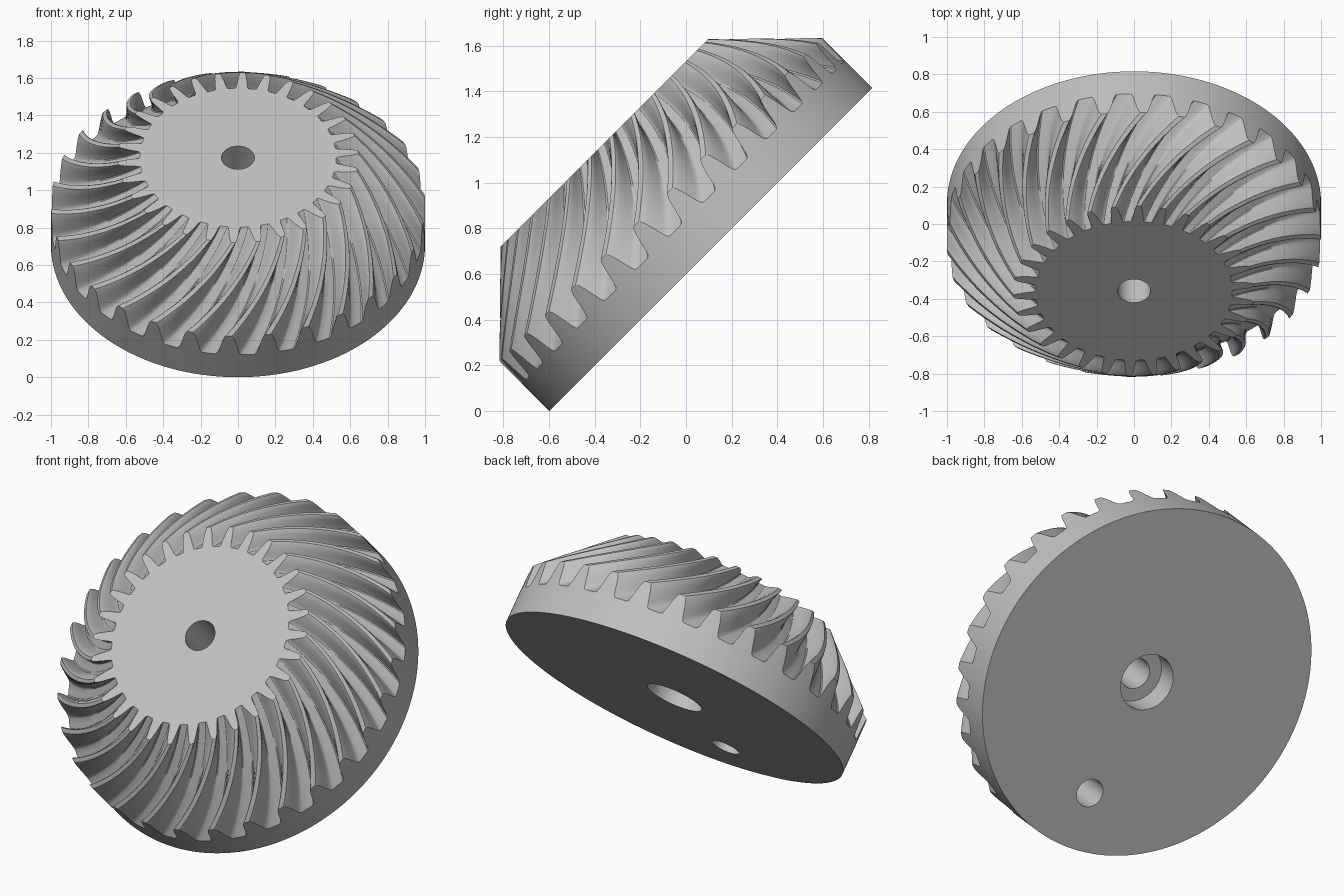
import bpy, bmesh
from math import pi, cos, sin, radians

cube = bpy.data.objects.get("Cube")
if cube:
    bpy.data.objects.remove(cube, do_unlink=True)

# Plain grey metal
steel = bpy.data.materials.new("grey_steel")
steel.use_nodes = True
colour = (0.53, 0.53, 0.53, 1)
steel.diffuse_color = colour
steel.node_tree.nodes["Principled BSDF"].inputs["Base Color"].default_value = colour

TEETH = 30
STEPS = 16        # rows along each tooth
SPIRAL = 0.43     # twist from outer to inner end
PHASE = 0.16      # angle of one groove at the outer end

# Half a tooth pitch: (fraction of pitch from groove centre, height from root to tip)
half = [(0, 0), (0.17, 0), (0.215, 0.05), (0.25, 0.2), (0.29, 0.45),
        (0.335, 0.72), (0.385, 0.93), (0.42, 1), (0.5, 1)]
pitch = half + [(1 - u, d) for u, d in reversed(half[1:-1])]


def lerp(a, b, t):
    return a + (b - a) * t


def polar(r, angle, h):
    return (r * cos(angle), r * sin(angle), h)


def tooth_row(t):
    """Closed ring around the gear; t runs from the outer to the inner end."""
    ring = []
    for k in range(TEETH):
        for u, d in pitch:
            r = lerp(1.0, 0.525 + 0.118 * d, t)
            h = lerp(0.17 + 0.14 * d, 0.66, t)
            angle = PHASE + SPIRAL * t + (k + u) * 2 * pi / TEETH
            ring.append(polar(r, angle, h))
    return ring


# Gear body: base ring, rim wall, spiral teeth and both flat faces
rows = [tooth_row(i / STEPS) for i in range(STEPS + 1)]
rows.insert(0, [(x, y, 0) for x, y, z in rows[0]])
bm = bmesh.new()
rings = [[bm.verts.new(p) for p in row] for row in rows]
for low, high in zip(rings, rings[1:]):
    n = len(low)
    for i in range(n):
        j = (i + 1) % n
        bm.faces.new((low[i], low[j], high[j], high[i]))
bm.faces.new(rings[-1])
bm.faces.new(list(reversed(rings[0])))
bmesh.ops.recalc_face_normals(bm, faces=bm.faces)
mesh = bpy.data.meshes.new("spiral_bevel_gear")
bm.to_mesh(mesh)
bm.free()
mesh.materials.append(steel)
gear = bpy.data.objects.new("spiral_bevel_gear", mesh)
bpy.context.collection.objects.link(gear)


def drill(name, radius, bottom, top, y=0):
    """Cut a round hole along the gear axis."""
    bpy.ops.mesh.primitive_cylinder_add(vertices=48, radius=radius, depth=top - bottom,
                                        location=(0, y, (top + bottom) / 2))
    cutter = bpy.context.object
    cutter.name = name
    cutter.hide_render = True
    cutter.data.materials.append(steel)
    mod = gear.modifiers.new(name, 'BOOLEAN')
    mod.operation = 'DIFFERENCE'
    mod.solver = 'EXACT'
    mod.object = cutter
    bpy.context.view_layer.objects.active = gear
    bpy.ops.object.modifier_apply(modifier=name)
    bpy.data.objects.remove(cutter, do_unlink=True)


# Shaft bore, its counterbore, and the blind locating hole underneath
drill("shaft_bore", 0.088, -0.1, 0.8)
drill("counterbore", 0.16, -0.1, 0.14)
drill("locating_hole", 0.08, -0.1, 0.25, y=-0.68)

# Smooth flanks with crisp edges
bpy.ops.object.select_all(action='DESELECT')
gear.select_set(True)
bpy.context.view_layer.objects.active = gear
bpy.ops.object.shade_smooth_by_angle(angle=radians(30))

# Lean the gear so that its toothed side faces forward and up
gear.rotation_euler = (radians(45), 0, 0)
gear.location = (0, 0.109, sin(radians(45)))
